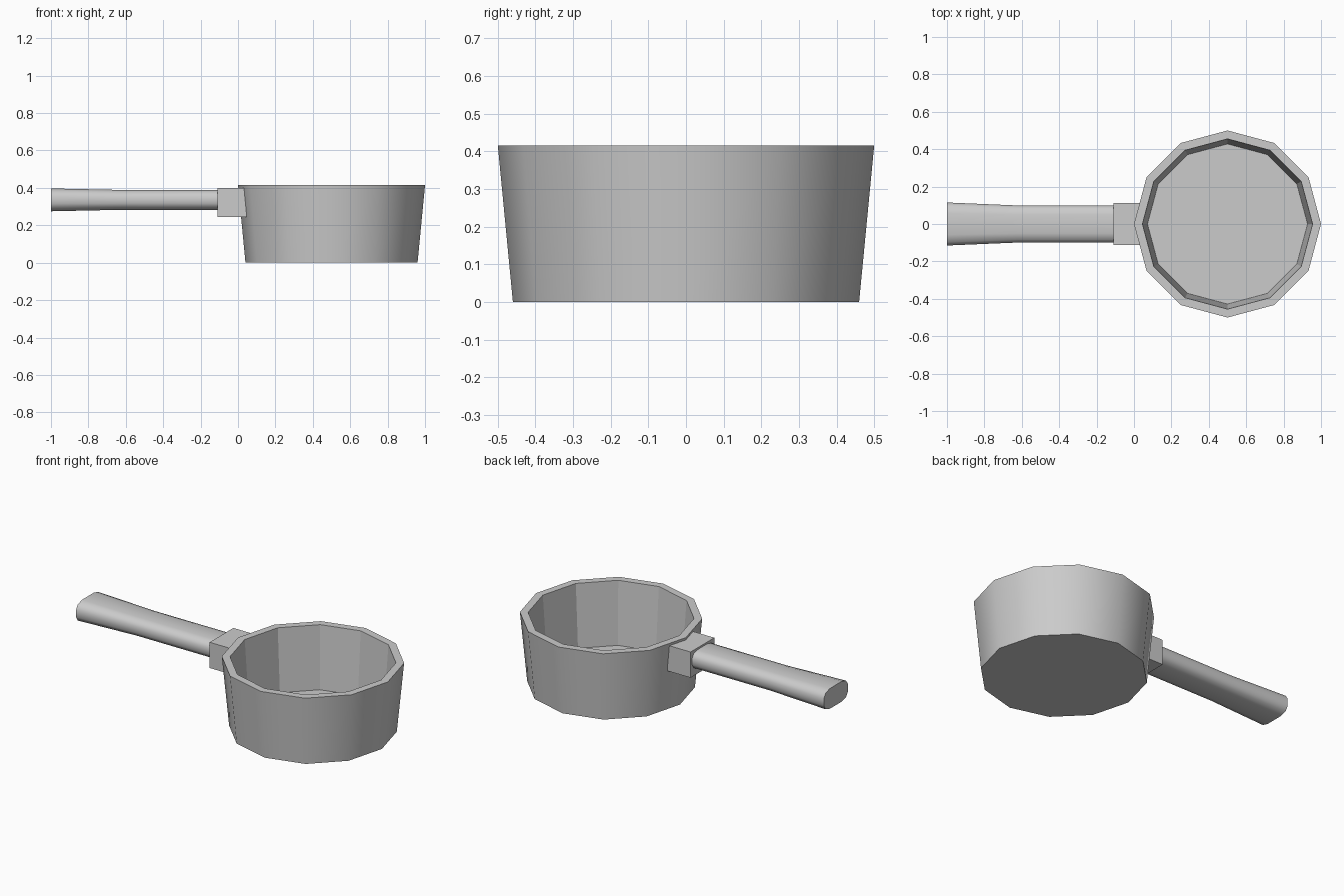
import bpy, bmesh, math

if "Cube" in bpy.data.objects:
    bpy.data.objects.remove(bpy.data.objects["Cube"])


def make_object(name, bm, smooth_angle=None):
    bmesh.ops.recalc_face_normals(bm, faces=bm.faces)
    mesh = bpy.data.meshes.new(name)
    bm.to_mesh(mesh)
    bm.free()
    obj = bpy.data.objects.new(name, mesh)
    bpy.context.collection.objects.link(obj)
    if smooth_angle:
        bpy.ops.object.select_all(action='DESELECT')
        obj.select_set(True)
        bpy.context.view_layer.objects.active = obj
        bpy.ops.object.shade_smooth_by_angle(angle=math.radians(smooth_angle))
    return obj


def loft(rings):
    """Skin a list of closed rings and cap both ends."""
    bm = bmesh.new()
    loops = [[bm.verts.new(p) for p in ring] for ring in rings]
    n = len(loops[0])
    for a, b in zip(loops, loops[1:]):
        for i in range(n):
            j = (i + 1) % n
            bm.faces.new((a[i], a[j], b[j], b[i]))
    bm.faces.new(loops[0])
    bm.faces.new(loops[-1])
    return bm


# Twelve-sided pan: outer base, outer rim, inner rim, inner floor
SIDES = 12
profile = [(0.46, 0.0), (0.50, 0.415), (0.455, 0.415), (0.428, 0.035)]
rings = [[(0.5 + r * math.cos(math.tau * i / SIDES),
           r * math.sin(math.tau * i / SIDES), z) for i in range(SIDES)]
         for r, z in profile]
pan = make_object("pan_body", loft(rings), 40)
# Inner wall keeps its flat facets
for face in pan.data.polygons:
    c = face.center
    if face.normal.x * (c.x - 0.5) + face.normal.y * c.y < -0.01:
        face.use_smooth = False

# Block joining handle to pan
bm = bmesh.new()
bmesh.ops.create_cube(bm, size=1)
for v in bm.verts:
    v.co = (-0.0325 + v.co.x * 0.155, v.co.y * 0.226, 0.3225 + v.co.z * 0.155)
make_object("handle_bracket", bm)

# Handle: rounded flat section that flares towards the free end
quarter = [(1.0, 0.35), (0.85, 0.8), (0.5, 1.0)]
section = (quarter + [(-y, z) for y, z in reversed(quarter)]
           + [(-y, -z) for y, z in quarter]
           + [(y, -z) for y, z in reversed(quarter)])
stations = [(-1.0, 0.115, 0.061), (-0.62, 0.099, 0.053), (-0.105, 0.099, 0.053)]
rings = [[(x, y * hy, 0.336 + z * hz) for y, z in section]
         for x, hy, hz in stations]
make_object("handle", loft(rings), 45)
